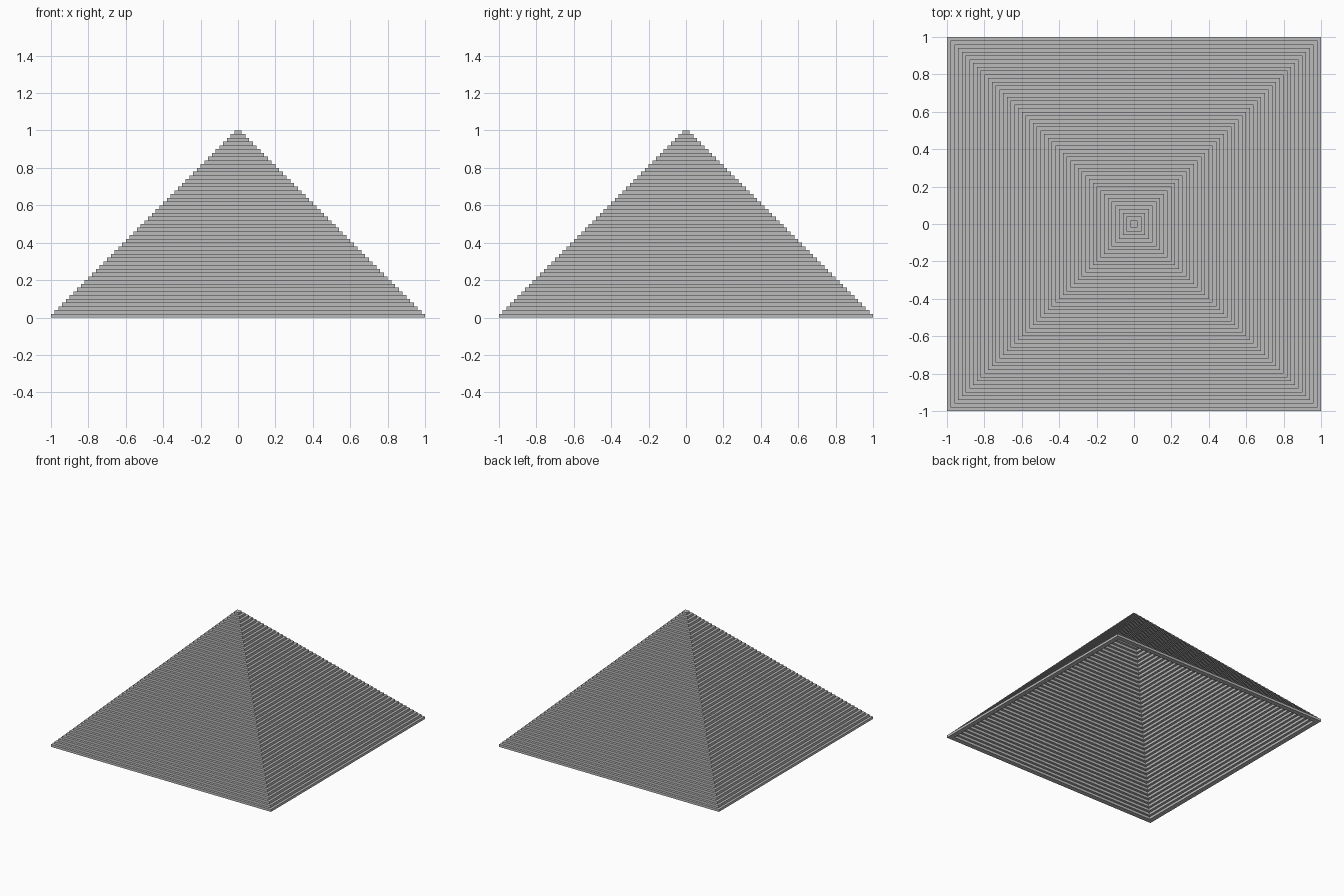
import bpy
import bmesh

if "Cube" in bpy.data.objects:
    bpy.data.objects.remove(bpy.data.objects["Cube"], do_unlink=True)

LAYERS = 50
STEP = 1 / LAYERS
WALL = 2 * STEP

stone = bpy.data.materials.new("grey stone")
stone.use_nodes = True
stone.diffuse_color = (0.5, 0.5, 0.5, 1)
stone.node_tree.nodes["Principled BSDF"].inputs["Base Color"].default_value = (0.5, 0.5, 0.5, 1)


def square(bm, half, z):
    corners = ((-1, -1), (1, -1), (1, 1), (-1, 1))
    return [bm.verts.new((x * half, y * half, z)) for x, y in corners]


def bridge(bm, a, b):
    for i in range(4):
        j = (i + 1) % 4
        bm.faces.new((a[i], a[j], b[j], b[i]))


def add_course(index):
    """One square course of the hollow pyramid: a frame, or a cap where it closes."""
    half, low = 1 - index * STEP, index * STEP
    inner = half - WALL
    bm = bmesh.new()
    loops = [square(bm, half, low), square(bm, half, low + STEP)]
    if inner > STEP / 2:
        loops += [square(bm, inner, low + STEP), square(bm, inner, low)]
        for k in range(4):
            bridge(bm, loops[k], loops[(k + 1) % 4])
    else:
        bridge(bm, *loops)
        bm.faces.new(loops[1])
        bm.faces.new(loops[0][::-1])
    bmesh.ops.recalc_face_normals(bm, faces=bm.faces)
    mesh = bpy.data.meshes.new("course")
    bm.to_mesh(mesh)
    bm.free()
    mesh.materials.append(stone)
    course = bpy.data.objects.new(f"course_{index + 1:02d}", mesh)
    bpy.context.collection.objects.link(course)


# Stepped courses from the base up to the capstone
for i in range(LAYERS):
    add_course(i)
